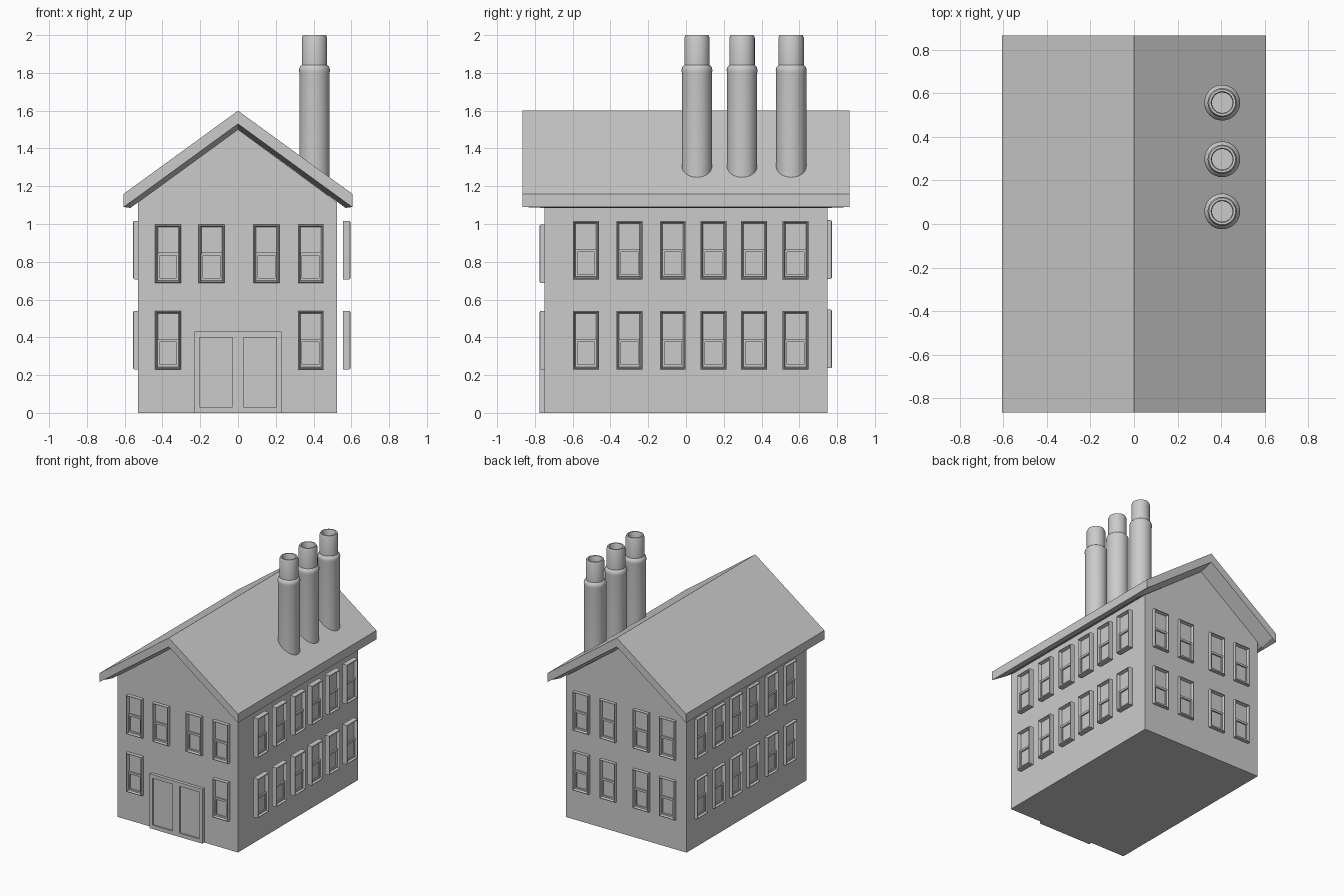
import bpy, bmesh, math
from mathutils import Matrix, Vector

if "Cube" in bpy.data.objects:
    bpy.data.objects.remove(bpy.data.objects["Cube"])


def finish(name, bm):
    bmesh.ops.recalc_face_normals(bm, faces=bm.faces[:])
    me = bpy.data.meshes.new(name)
    bm.to_mesh(me)
    bm.free()
    ob = bpy.data.objects.new(name, me)
    bpy.context.collection.objects.link(ob)
    return ob


def loft(name, sections):
    """Closed solid through (y, xz-profile) sections."""
    bm = bmesh.new()
    rings = [[bm.verts.new((x, y, z)) for x, z in prof] for y, prof in sections]
    for a, b in zip(rings, rings[1:]):
        for i in range(len(a)):
            j = (i + 1) % len(a)
            bm.faces.new((a[i], a[j], b[j], b[i]))
    bm.faces.new(rings[0])
    bm.faces.new(rings[-1])
    return finish(name, bm)


def add_box(bm, lo, hi):
    """Box between two corners; returns its front (-y) face."""
    lo, hi = Vector(lo), Vector(hi)
    vs = bmesh.ops.create_cube(bm, size=1)['verts']
    bmesh.ops.scale(bm, vec=hi - lo, verts=vs)
    bmesh.ops.translate(bm, vec=(lo + hi) / 2, verts=vs)
    faces = {f for v in vs for f in v.link_faces}
    return min(faces, key=lambda f: f.calc_center_median().y)


def recess(bm, face, border, depth):
    bmesh.ops.inset_region(bm, faces=[face], thickness=border)
    bmesh.ops.translate(bm, vec=(0, depth, 0), verts=face.verts[:])


# Walls with gables
loft("walls", [(y, [(-.53, 0), (.525, 0), (.525, 1.115), (0, 1.50), (-.53, 1.115)])
               for y in (-.75, .75)])


# Roof, with soffit sloping down from the gable edge to the wall
def roof_profile(drop):
    return [(-.605, 1.16), (0, 1.60), (.605, 1.16), (.605, 1.09),
            (.57, 1.115 - drop), (0, 1.53 - drop), (-.57, 1.115 - drop), (-.605, 1.09)]


loft("roof", [(y, roof_profile(d)) for y, d in
              ((-.865, 0), (-.75, .03), (.75, .03), (.865, 0))])

# Window: bevelled frame, recessed pane, lower sash and meeting bar
W, H, D = .137, .31, .04
bm = bmesh.new()
front = add_box(bm, (-W / 2, 0, -H / 2), (W / 2, D, H / 2))
outer = front.edges[:]
bmesh.ops.bevel(bm, geom=outer, offset=.007, segments=2, affect='EDGES', profile=.5)
front = max((f for f in bm.faces if f.calc_center_median().y < 1e-4),
            key=lambda f: f.calc_area())
recess(bm, front, .010, .024)
add_box(bm, (-.054, .012, -.010), (.054, .03, .006))
for s in (-1, 1):
    add_box(bm, (s * .050 - .005, .014, -.139), (s * .050 + .005, .03, 0))
add_box(bm, (-.054, .014, -.141), (.054, .03, -.129))
window = finish("window", bm)
window_mesh = window.data
bpy.data.objects.remove(window)


def place_window(name, x, y, z, angle):
    ob = bpy.data.objects.new(name, window_mesh)
    ob.matrix_world = Matrix.Translation((x, y, z)) @ Matrix.Rotation(math.radians(angle), 4, 'Z')
    bpy.context.collection.objects.link(ob)


# Windows on the long sides (the right-hand row stands off the wall)
for y in (-.53, -.30, -.07, .145, .36, .58):
    for z in (.385, .862):
        place_window("right_window", .595, y, z, 90)
        place_window("left_window", -.555, y, z, -90)

# Windows on the front and back
for x in (-.37, -.14, .15, .385):
    place_window("front_window", x, -.775, .842, 0)
    if abs(x) > .3:
        place_window("front_window", x, -.775, .385, 0)
    for z in (.392, .865):
        place_window("back_window", x, .773, z, 180)

# Double door: surround with two recessed leaves
bm = bmesh.new()
for x0, x1, z0, z1 in ((-.23, -.205, 0, .43), (.205, .23, 0, .43), (-.03, .03, 0, .40),
                       (-.205, .205, .40, .43), (-.205, -.03, 0, .03), (.03, .205, 0, .03)):
    add_box(bm, (x0, -.775, z0), (x1, -.74, z1))
for s in (-1, 1):
    add_box(bm, (s * .1175 - .0875, -.763, .03), (s * .1175 + .0875, -.74, .40))
finish("double_door", bm)

# Chimneys: hollow-topped lathe profile
SEG = 32
PROFILE = [(.080, 1.15), (.080, 1.80), (.082, 1.815), (.078, 1.83), (.067, 1.842),
           (.067, 1.985), (.061, 2.0), (.051, 2.0), (.047, 1.99), (.047, 1.88)]
for cy in (.058, .297, .557):
    bm = bmesh.new()
    rings = [[bm.verts.new((.405 + r * math.cos(2 * math.pi * i / SEG),
                            cy + r * math.sin(2 * math.pi * i / SEG), z))
              for i in range(SEG)] for r, z in PROFILE]
    for a, b in zip(rings, rings[1:]):
        for i in range(SEG):
            j = (i + 1) % SEG
            bm.faces.new((a[i], a[j], b[j], b[i]))
    bm.faces.new(rings[0])
    bm.faces.new(rings[-1])
    ob = finish("chimney", bm)
    bpy.ops.object.select_all(action='DESELECT')
    ob.select_set(True)
    bpy.context.view_layer.objects.active = ob
    bpy.ops.object.shade_smooth_by_angle(angle=math.radians(30))
